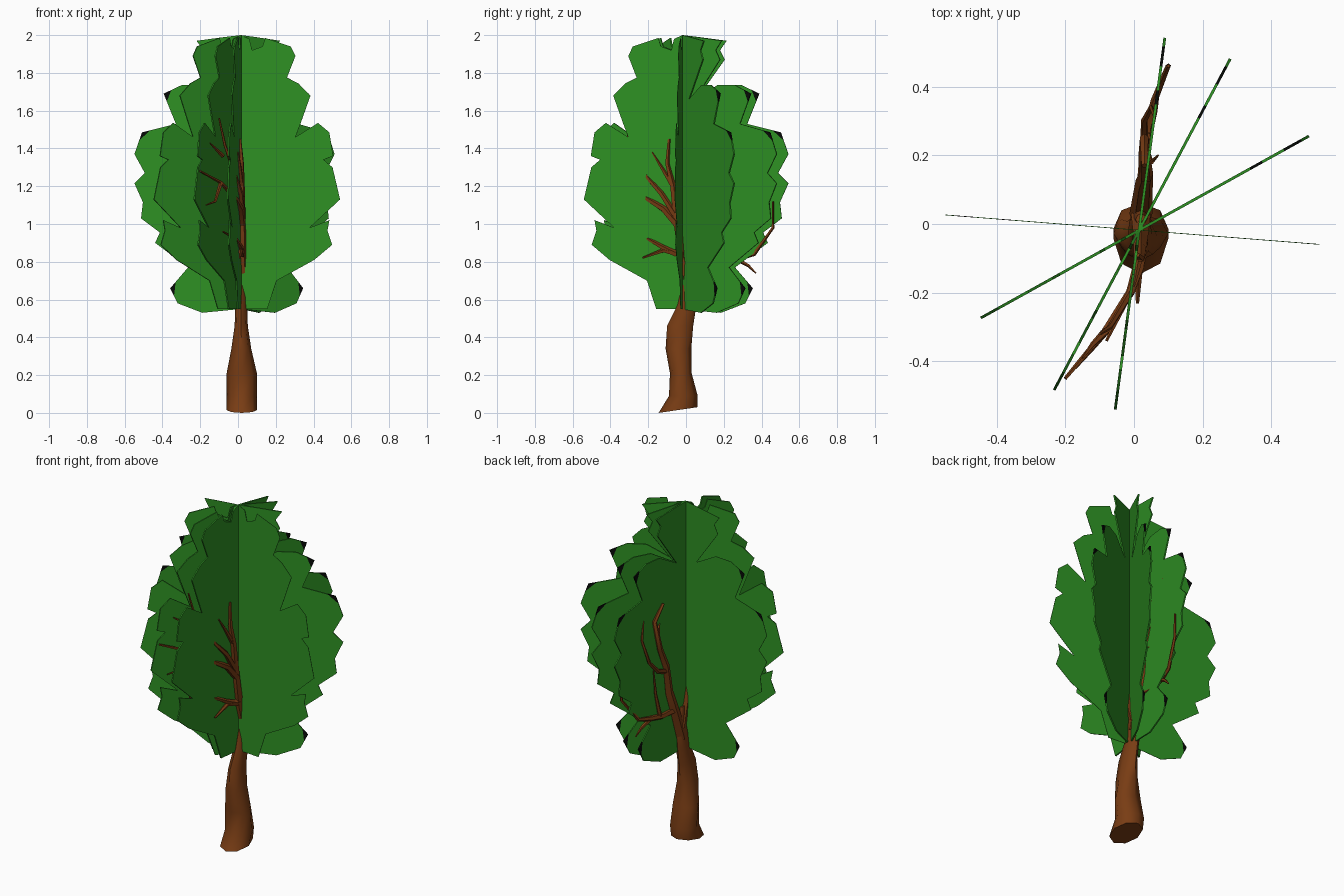
import bpy, bmesh, math
from mathutils import Vector

if "Cube" in bpy.data.objects:
    bpy.data.objects.remove(bpy.data.objects["Cube"])


def material(name, rgb):
    m = bpy.data.materials.new(name)
    m.diffuse_color = (*rgb, 1)
    m.use_nodes = True
    m.node_tree.nodes["Principled BSDF"].inputs["Base Color"].default_value = m.diffuse_color
    return m


GREEN = material("leaf green", (0.027, 0.28, 0.017))
BLACK = material("black tip", (0.002, 0.003, 0.002))
BROWN = material("bark brown", (0.19, 0.046, 0.007))


def finish(name, bm, mats):
    me = bpy.data.meshes.new(name)
    bm.to_mesh(me)
    bm.free()
    for m in mats:
        me.materials.append(m)
    ob = bpy.data.objects.new(name, me)
    bpy.context.collection.objects.link(ob)
    return ob


# Leaf card silhouette (distance from axis, height), narrow side then wide side
NARROW = [(0, .55), (.14, .55), (.19, .70), (.39, .81), (.485, .89), (.46, .965),
          (.47, 1.02), (.365, .98), (.527, 1.13), (.487, 1.30), (.44, 1.34), (.49, 1.36),
          (.47, 1.485), (.41, 1.535), (.29, 1.46), (.32, 1.54), (.37, 1.68),
          (.305, 1.745), (.245, 1.775), (.29, 1.89), (.265, 1.94), (.13, 1.985),
          (.115, 1.94), (.06, 1.92), (.045, 1.98), (0, 2.0)]
WIDE = [(.085, 1.99), (.235, 1.97), (.20, 1.92), (.225, 1.87), (.075, 1.66),
        (.21, 1.735), (.315, 1.735), (.41, 1.69), (.345, 1.53), (.525, 1.485),
        (.565, 1.37), (.51, 1.27), (.565, 1.215), (.52, 1.115), (.53, 1.03),
        (.43, .955), (.455, .90), (.28, .77), (.375, .66), (.335, .58), (.205, .53)]
TIPS = {(.41, 1.69), (.525, 1.485), (.375, .66)}
AXIS = Vector((0.015, -0.018, 0))


def leaf_card(name, degrees, thickness):
    d = Vector((math.cos(math.radians(degrees)), math.sin(math.radians(degrees)), 0))
    outline = [(-r, z) for r, z in NARROW] + WIDE
    bm = bmesh.new()
    verts, cuts = [], []

    def add(p):
        verts.append(bm.verts.new(AXIS + d * p[0] + Vector((0, 0, p[1]))))
        return verts[-1]

    for i, p in enumerate(outline):
        if p not in TIPS:
            add(p)
            continue
        # short steps either side of the tip, so a small black corner can be split off
        here = Vector(p)
        before, after = Vector(outline[i - 1]), Vector(outline[(i + 1) % len(outline)])
        a = add(here + (before - here).normalized() * .045)
        add(p)
        cuts.append((a, add(here + (after - here).normalized() * .045)))
    face = bm.faces.new(verts)
    for a, b in cuts:
        new, _ = bmesh.utils.face_split(face, a, b)
        small, face = sorted((face, new), key=lambda f: len(f.verts))
        small.material_index = 1
    ob = finish(name, bm, (GREEN, BLACK))
    mod = ob.modifiers.new("thickness", 'SOLIDIFY')
    mod.thickness = thickness
    mod.offset = 0


for n, (deg, thick) in enumerate([(175.5, .002), (29, .008), (62, .008), (82.4, .008)]):
    leaf_card(f"leaf_card_{n + 1}", deg, thick)


def loft(name, rings):
    """Skin a list of vertex-position rings and cap both ends."""
    bm = bmesh.new()
    rows = [[bm.verts.new(p) for p in ring] for ring in rings]
    n = len(rows[0])
    for a, b in zip(rows, rows[1:]):
        for i in range(n):
            j = (i + 1) % n
            bm.faces.new((a[i], a[j], b[j], b[i]))
    bm.faces.new(rows[0][::-1])
    bm.faces.new(rows[-1])
    bmesh.ops.recalc_face_normals(bm, faces=bm.faces)
    ob = finish(name, bm, (BROWN,))
    bpy.context.view_layer.objects.active = ob
    ob.select_set(True)
    bpy.ops.object.shade_smooth_by_angle(angle=math.radians(50))
    ob.select_set(False)


# Trunk: z, x range, y range of each ring
TRUNK = [(0.0, -.06, .10, -.145, .06), (.09, -.06, .10, -.09, .062),
         (.21, -.06, .10, -.085, .03), (.34, -.035, .07, -.108, .028),
         (.46, -.018, .052, -.10, .038), (.57, -.014, .048, -.045, .055),
         (.68, -.005, .045, -.02, .06), (.80, .005, .035, -.005, .03)]
rings = []
for z, x0, x1, y0, y1 in TRUNK:
    rings.append([((x0 + x1) / 2 + (x1 - x0) / 2 * math.cos(t),
                   (y0 + y1) / 2 + (y1 - y0) / 2 * math.sin(t),
                   z + (.03 * (math.sin(t) + 1) / 2 if z == 0 else 0))
                  for t in (math.tau * k / 8 for k in range(8))])
loft("trunk", rings)


def branch(name, r, *pts):
    """Five-sided tube that tapers along its path."""
    pts = [Vector(p) for p in pts]
    out = []
    for i, p in enumerate(pts):
        t = (pts[min(i + 1, len(pts) - 1)] - pts[max(i - 1, 0)]).normalized()
        u = t.cross(Vector((1, 0, 0))).normalized()
        v = t.cross(u)
        rad = r * (1 - .75 * i / (len(pts) - 1))
        out.append([p + (u * math.cos(a) + v * math.sin(a)) * rad
                    for a in (math.tau * k / 5 for k in range(5))])
    loft(name, out)


# Front branches, sweeping out through the leaf cards
FRONT = [
    (.03, (.02, .02, .68), (.02, -.02, .82), (.02, -.05, 1.02), (.02, -.07, 1.2), (.02, -.10, 1.32), (.01, -.09, 1.45)),
    (.02, (.02, -.03, .84), (.015, -.12, .86), (.01, -.23, .82)),
    (.018, (.02, -.05, .84), (.015, -.13, .88), (-.01, -.20, .92), (-.08, -.34, .96)),
    (.022, (.02, -.05, 1.0), (.015, -.12, 1.08), (-.01, -.20, 1.13), (-.09, -.32, 1.22), (-.20, -.45, 1.28)),
    (.018, (.02, -.06, 1.05), (.015, -.13, 1.16), (-.01, -.2, 1.24), (-.07, -.30, 1.42), (-.10, -.32, 1.56)),
    (.014, (.02, -.07, 1.2), (.01, -.13, 1.3), (0, -.18, 1.38)),
    (.012, (-.09, -.32, 1.22), (-.12, -.36, 1.12), (-.17, -.42, 1.10)),
    (.012, (-.08, -.31, 1.36), (-.12, -.35, 1.40), (-.15, -.39, 1.43)),
]
# Back branches
BACK = [
    (.035, (.02, .02, .62), (.025, .07, .78), (.03, .12, .92), (.035, .14, 1.08), (.03, .20, 1.2), (.03, .25, 1.38), (.03, .17, 1.46)),
    (.02, (.025, .09, .80), (.03, .18, .80), (.04, .28, .82), (.06, .36, .84), (.10, .46, .98), (.10, .46, 1.12)),
    (.014, (.04, .26, .82), (.06, .33, .78), (.07, .37, .74)),
    (.016, (.035, .14, 1.05), (.03, .22, 1.08), (.03, .30, 1.16), (.05, .34, 1.3), (.06, .31, 1.42)),
    (.013, (.03, .2, .81), (.03, .24, .95), (.03, .26, 1.1)),
    (.012, (.03, .22, 1.3), (.05, .18, 1.36), (.07, .20, 1.44)),
]
for side, specs in (("front", FRONT), ("back", BACK)):
    for n, (r, *pts) in enumerate(specs):
        branch(f"{side}_branch_{n + 1}", r, *pts)
